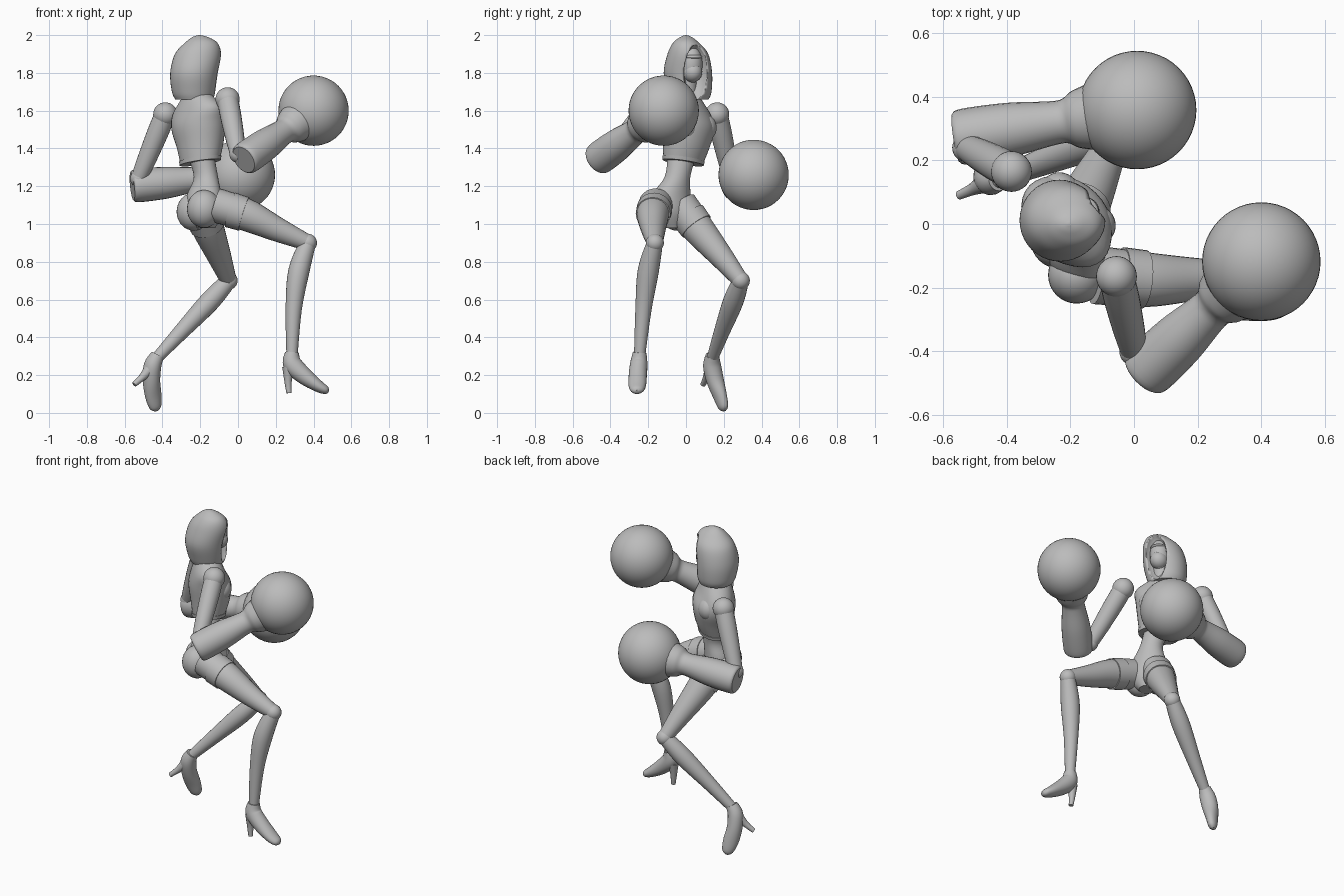
import bpy, bmesh, math
from mathutils import Vector, Matrix

cube = bpy.data.objects.get("Cube")
if cube:
    bpy.data.objects.remove(cube)

GREY = (0.5, 0.5, 0.5, 1)
mat = bpy.data.materials.new("plain grey")
mat.use_nodes = True
mat.diffuse_color = GREY
mat.node_tree.nodes["Principled BSDF"].inputs["Base Color"].default_value = GREY


def finish(name, bm, angle=40):
    bmesh.ops.recalc_face_normals(bm, faces=bm.faces)
    me = bpy.data.meshes.new(name)
    bm.to_mesh(me)
    bm.free()
    ob = bpy.data.objects.new(name, me)
    bpy.context.collection.objects.link(ob)
    me.materials.append(mat)
    bpy.ops.object.select_all(action="DESELECT")
    ob.select_set(True)
    bpy.context.view_layer.objects.active = ob
    bpy.ops.object.shade_smooth_by_angle(angle=math.radians(angle))
    return ob


def ball(name, loc, size, turn=0, segs=32):
    """Ellipsoid turned about the vertical."""
    bm = bmesh.new()
    size = size if isinstance(size, tuple) else (size,) * 3
    m = Matrix.LocRotScale(Vector(loc), Matrix.Rotation(math.radians(turn), 3, "Z"), Vector(size))
    bmesh.ops.create_uvsphere(bm, u_segments=segs, v_segments=segs // 2, radius=1, matrix=m)
    return finish(name, bm)


def spline(a, b, c, d, t):
    return 0.5 * (2 * b + (c - a) * t + (2 * a - 5 * b + 4 * c - d) * t * t
                  + (3 * b - a - 3 * c + d) * t ** 3)


def loft(name, rings, side=(0, 1, 0), axis=None, segs=24, steps=5, smooth=True):
    """Skin over elliptical rings (x, y, z, half width, half depth)."""
    rows = [Vector(r if len(r) == 5 else (*r, r[3])) for r in rings]
    if smooth:
        ext = [rows[0]] + rows + [rows[-1]]
        rows = [spline(*ext[i:i + 4], k / steps)
                for i in range(len(ext) - 3) for k in range(steps)] + [rows[-1]]
    bm = bmesh.new()
    loops = []
    for i, r in enumerate(rows):
        p = Vector(r[:3])
        lo, hi = rows[max(i - 1, 0)], rows[min(i + 1, len(rows) - 1)]
        n = Vector(axis) if axis else Vector(hi[:3]) - Vector(lo[:3])
        n.normalize()
        u = Vector(side)
        u = (u - n * u.dot(n)).normalized()
        v = n.cross(u)
        loops.append([bm.verts.new(p + u * r[3] * math.cos(a) + v * r[4] * math.sin(a))
                      for a in (math.tau * k / segs for k in range(segs))])
    for a, b in zip(loops, loops[1:]):
        for k in range(segs):
            j = (k + 1) % segs
            bm.faces.new((a[k], a[j], b[j], b[k]))
    bm.faces.new(loops[0])
    bm.faces.new(loops[-1])
    return finish(name, bm)


# Torso: waist and hips, cropped jacket, neck
HIP_SIDE = (0.5, -0.87, 0)
CHEST_SIDE = (0.7, -0.7, 0.17)
CHEST_UP = (-0.12, 0.12, 1)
loft("waist_and_hips", [(-0.2, -0.02, 1.37, 0.08, 0.07), (-0.17, -0.045, 1.25, 0.07, 0.062),
                        (-0.18, -0.08, 1.15, 0.11, 0.085), (-0.18, -0.09, 1.06, 0.12, 0.09),
                        (-0.17, -0.08, 0.98, 0.05, 0.05)], HIP_SIDE, (0, 0, 1), 32)
loft("jacket", [(-0.2, -0.015, 1.33, 0.115, 0.095), (-0.2, 0, 1.42, 0.135, 0.115),
                (-0.21, 0.01, 1.52, 0.16, 0.125), (-0.215, 0, 1.6, 0.16, 0.1),
                (-0.22, 0, 1.67, 0.09, 0.075)], CHEST_SIDE, CHEST_UP, 32)
loft("jacket_hem", [(-0.2, -0.015, 1.325, 0.12, 0.1), (-0.2, -0.013, 1.345, 0.123, 0.103)],
     CHEST_SIDE, CHEST_UP, 32, smooth=False)
loft("neck", [(-0.22, 0, 1.62, 0.06), (-0.2, 0.01, 1.8, 0.05)], smooth=False)
for label, y, x in (("right", 0, -0.09), ("left", 0.1, -0.2)):
    ball(label + "_bust", (x - 0.03, y, 1.51), (0.06, 0.065, 0.07), 45)
ball("left_buttock", (-0.235, -0.05, 1.065), (0.09, 0.09, 0.1))
ball("right_buttock", (-0.18, -0.16, 1.08), (0.09, 0.09, 0.1))

# Hood with a carved face opening, and the masked face inside it
FACE_TURN = 25
turn = math.radians(FACE_TURN)
facing = Vector((math.cos(turn), math.sin(turn), 0))
hood = loft("hood", [(-0.232, 0.02, 1.66, 0.1, 0.1), (-0.235, 0.02, 1.7, 0.115, 0.115),
                     (-0.232, 0.01, 1.8, 0.128, 0.127), (-0.212, 0.01, 1.9, 0.108, 0.122),
                     (-0.195, 0, 1.96, 0.068, 0.085), (-0.2, 0, 1.99, 0.03, 0.04),
                     (-0.205, 0, 2.0, 0.004, 0.004)], (0, 1, 0), (0, 0, 1), 40)
head = Vector((-0.215, 0.01, 1.8))
cutter = ball("hood_cutter", head + facing * 0.13, (0.1, 0.072, 0.155), FACE_TURN)
cutter.hide_render = True
cut = hood.modifiers.new("face_opening", "BOOLEAN")
cut.operation = "DIFFERENCE"
cut.solver = "EXACT"
cut.object = cutter
bpy.context.view_layer.objects.active = hood
bpy.ops.object.modifier_apply(modifier=cut.name)
bpy.data.objects.remove(cutter)
ball("face", head + facing * 0.045 + Vector((0, 0, 0.045)), (0.06, 0.058, 0.1), FACE_TURN)
ball("face_mask", head + facing * 0.055 + Vector((0, 0, 0.005)), (0.058, 0.052, 0.055), FACE_TURN)
ball("brow", head + facing * 0.06 + Vector((0, 0, 0.085)), (0.05, 0.05, 0.015), FACE_TURN)

# Arms: shoulder ball, upper arm, elbow, flared glove and round fist
GLOVE = ((0, 0.076), (0.05, 0.088), (0.3, 0.085), (0.52, 0.07), (0.6, 0.07), (0.66, 0.09), (0.75, 0.105))
arms = {
    "right": ((-0.055, -0.165, 1.66), (0.0, -0.4, 1.37), (0.03, -0.47, 1.34), (0.4, -0.118, 1.6)),
    "left": ((-0.385, 0.165, 1.58), (-0.525, 0.24, 1.24), (-0.56, 0.27, 1.2), (0.01, 0.358, 1.26)),
}
for label, joints in arms.items():
    shoulder, elbow, cuff, fist = map(Vector, joints)
    ball(label + "_shoulder", shoulder, 0.064)
    loft(label + "_upper_arm", [(*shoulder.lerp(elbow, t), r) for t, r in
                                ((0, 0.056), (0.3, 0.056), (0.7, 0.05), (1, 0.042))])
    ball(label + "_elbow", elbow, 0.046)
    loft(label + "_glove", [(*cuff.lerp(fist, t), r) for t, r in GLOVE], (0, 0, 1))
    ball(label + "_fist", fist, 0.186, segs=48)

# Legs: thigh, garment band, knee, shin, then a high-heeled boot
legs = {
    "right": (
        [(-0.12, -0.16, 1.1, 0.092), (0.04, -0.175, 1.05, 0.086), (0.2, -0.173, 0.975, 0.066),
         (0.37, -0.165, 0.9, 0.043)],
        [(0.37, -0.165, 0.9, 0.043), (0.322, -0.2, 0.75, 0.056), (0.295, -0.225, 0.55, 0.043),
         (0.286, -0.245, 0.31, 0.03)],
        [(0.286, -0.245, 0.32, 0.036), (0.288, -0.25, 0.26, 0.046, 0.05),
         (0.345, -0.255, 0.2, 0.048, 0.046), (0.42, -0.258, 0.145, 0.046, 0.033),
         (0.465, -0.26, 0.12, 0.033, 0.022), (0.48, -0.26, 0.113, 0.01, 0.008)],
        [(0.268, -0.25, 0.24, 0.034), (0.265, -0.252, 0.17, 0.02), (0.27, -0.255, 0.105, 0.014)]),
    "left": (
        [(-0.2, -0.03, 1.1, 0.092), (-0.16, 0.06, 0.98, 0.086), (-0.1, 0.185, 0.83, 0.064),
         (-0.05, 0.29, 0.7, 0.043)],
        [(-0.05, 0.29, 0.7, 0.043), (-0.15, 0.25, 0.59, 0.054), (-0.3, 0.19, 0.43, 0.042),
         (-0.43, 0.14, 0.29, 0.03)],
        [(-0.425, 0.14, 0.305, 0.036), (-0.452, 0.138, 0.25, 0.046, 0.048),
         (-0.458, 0.155, 0.17, 0.046, 0.046), (-0.448, 0.18, 0.09, 0.046, 0.034),
         (-0.437, 0.198, 0.03, 0.033, 0.024), (-0.433, 0.203, 0.01, 0.01, 0.008)],
        [(-0.465, 0.13, 0.235, 0.034), (-0.505, 0.11, 0.19, 0.02), (-0.55, 0.09, 0.15, 0.014)]),
}
for label, (thigh, shin, foot, heel) in legs.items():
    side = (0, 1, 0) if label == "right" else (0.4, -0.8, 0)
    loft(label + "_thigh", thigh, side)
    a, b = Vector(thigh[0]), Vector(thigh[1])
    grow = Vector((0, 0, 0, 0.006))
    loft(label + "_short_leg", [a.lerp(b, 0.5) + grow, a.lerp(b, 0.95) + grow], side, smooth=False)
    ball(label + "_knee", thigh[-1][:3], 0.048)
    loft(label + "_shin", shin, side)
    foot_side = (0, 1, 0) if label == "right" else (0.85, 0.5, 0)
    loft(label + "_boot", foot, foot_side)
    loft(label + "_heel", heel, foot_side, segs=12)
